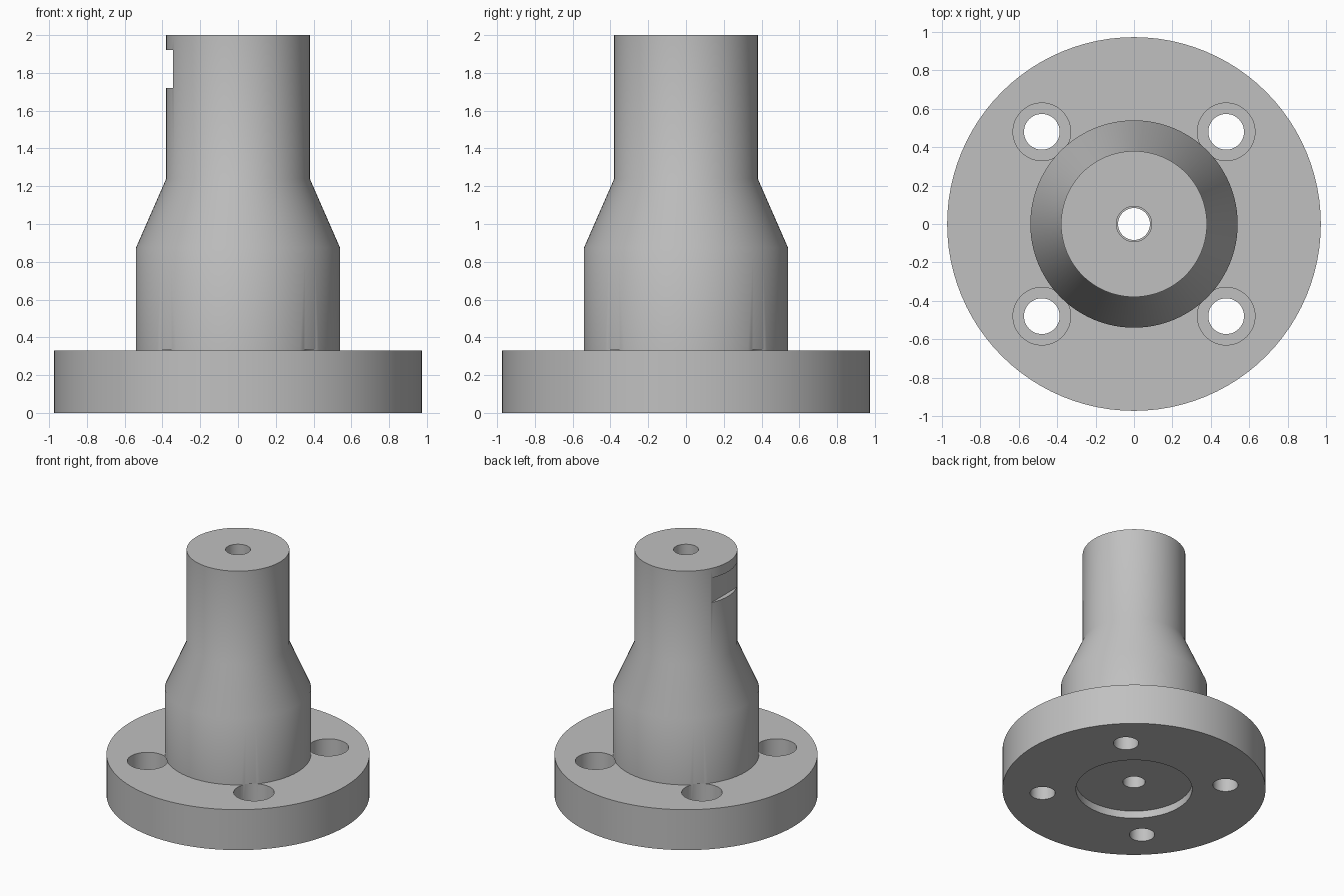
import bpy, bmesh, math
from mathutils import Matrix, Vector

if "Cube" in bpy.data.objects:
    bpy.data.objects.remove(bpy.data.objects["Cube"], do_unlink=True)

SEGMENTS = 96

grey = bpy.data.materials.new("machined_grey")
grey.use_nodes = True
colour = (0.53, 0.53, 0.53, 1)
grey.diffuse_color = colour
grey.node_tree.nodes["Principled BSDF"].inputs["Base Color"].default_value = colour


def make_object(name, bm):
    bmesh.ops.recalc_face_normals(bm, faces=bm.faces[:])
    mesh = bpy.data.meshes.new(name)
    bm.to_mesh(mesh)
    bm.free()
    mesh.materials.append(grey)
    obj = bpy.data.objects.new(name, mesh)
    bpy.context.collection.objects.link(obj)
    return obj


def lathe(name, profile):
    """Revolve a closed (radius, height) outline around z."""
    bm = bmesh.new()
    verts = [bm.verts.new((r, 0, z)) for r, z in profile]
    edges = [bm.edges.new((v, verts[i - 1])) for i, v in enumerate(verts)]
    bmesh.ops.spin(bm, geom=verts + edges, cent=(0, 0, 0), axis=(0, 0, 1),
                   angle=math.tau, steps=SEGMENTS, use_merge=True)
    bmesh.ops.remove_doubles(bm, verts=bm.verts[:], dist=1e-5)
    return make_object(name, bm)


def cylinder(bm, radius, x, y, bottom, top):
    bmesh.ops.create_cone(bm, cap_ends=True, segments=48, radius1=radius,
                          radius2=radius, depth=top - bottom,
                          matrix=Matrix.Translation((x, y, (bottom + top) / 2)))


def cut(target, name, bm):
    cutter = make_object(name, bm)
    mod = target.modifiers.new(name, 'BOOLEAN')
    mod.operation = 'DIFFERENCE'
    mod.solver = 'EXACT'
    mod.object = cutter
    bpy.context.view_layer.objects.active = target
    bpy.ops.object.modifier_apply(modifier=name)
    bpy.data.objects.remove(cutter, do_unlink=True)


# Turned body: flange, hub, taper and neck, with stepped bore and base recess
adapter = lathe("flanged_adapter", [
    (0.43, 0), (0.973, 0), (0.973, 0.33), (0.54, 0.33), (0.54, 0.875),
    (0.38, 1.24), (0.38, 2), (0.092, 2), (0.092, 1.0), (0.083, 1.0),
    (0.083, 0.06), (0.43, 0.06)])

# Four bolt holes, then their counterbores
corners = [(sx * 0.48, sy * 0.48) for sx in (-1, 1) for sy in (-1, 1)]
for name, radius, bottom in (("bolt_holes", 0.093, -0.1), ("counterbores", 0.15, 0.14)):
    bm = bmesh.new()
    for x, y in corners:
        cylinder(bm, radius, x, y, bottom, 0.335)
    cut(adapter, name, bm)

# Flat notch on the side of the neck
bm = bmesh.new()
bmesh.ops.create_cube(bm, size=1)
bmesh.ops.scale(bm, vec=(0.2, 0.6, 0.2), verts=bm.verts[:])
bmesh.ops.translate(bm, vec=Vector((-0.443, 0, 1.82)), verts=bm.verts[:])
cut(adapter, "neck_notch", bm)

# Smooth the round walls and the soft taper, keep corners crisp
bpy.ops.object.select_all(action='DESELECT')
adapter.select_set(True)
bpy.context.view_layer.objects.active = adapter
bpy.ops.object.shade_smooth_by_angle(angle=math.radians(30))
